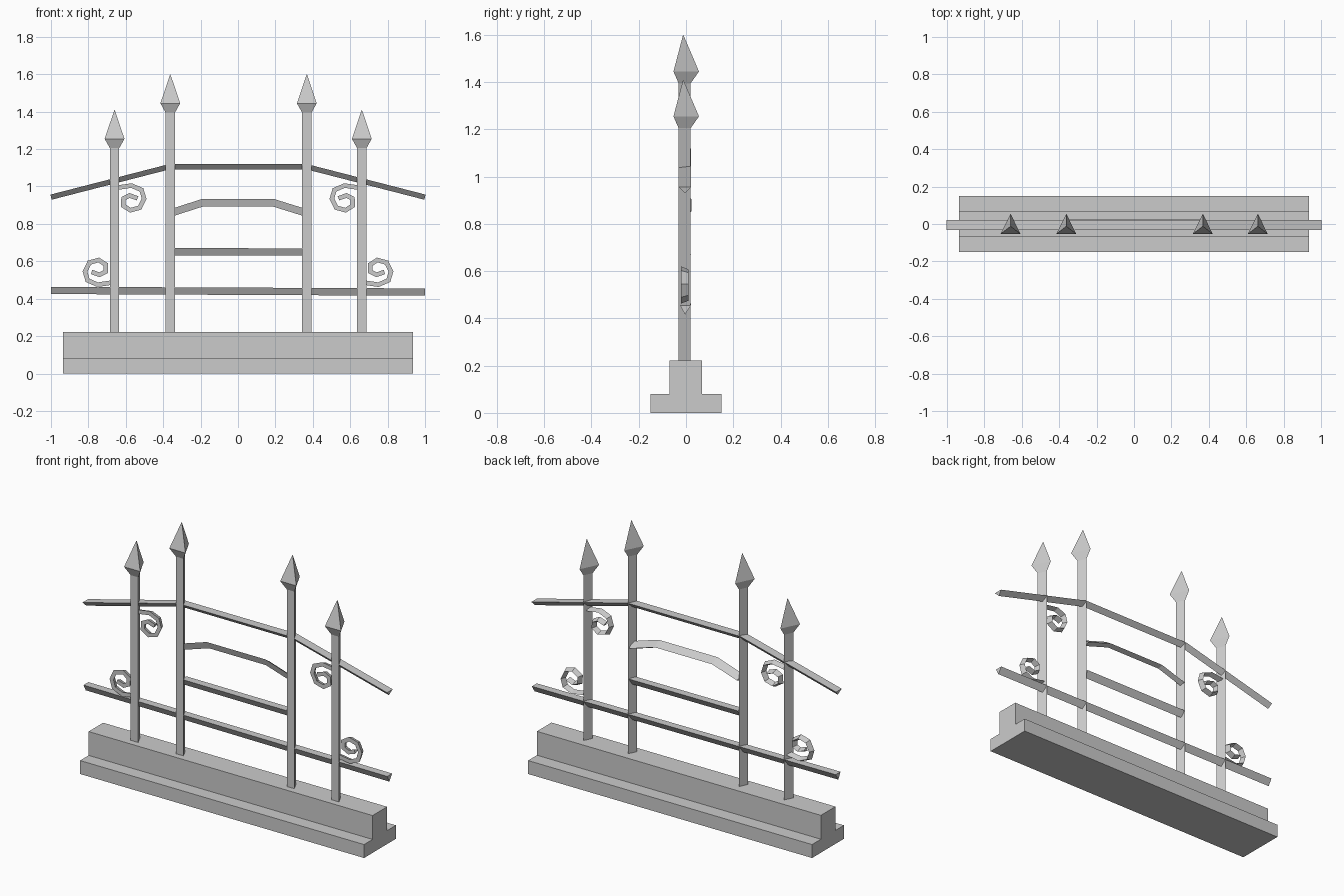
import bpy
from mathutils import Vector

if "Cube" in bpy.data.objects:
    bpy.data.objects.remove(bpy.data.objects["Cube"])


def make(name, verts, faces):
    me = bpy.data.meshes.new(name)
    me.from_pydata(verts, [], faces)
    me.update()
    ob = bpy.data.objects.new(name, me)
    bpy.context.collection.objects.link(ob)
    bpy.ops.object.select_all(action='DESELECT')
    bpy.context.view_layer.objects.active = ob
    ob.select_set(True)
    bpy.ops.object.mode_set(mode='EDIT')
    bpy.ops.mesh.select_all(action='SELECT')
    bpy.ops.mesh.normals_make_consistent(inside=False)
    bpy.ops.object.mode_set(mode='OBJECT')
    return ob


def loft(name, rings):
    """Skin a list of equal rings and cap both ends."""
    n = len(rings[0])
    faces = [(i * n + j, i * n + (j + 1) % n, (i + 1) * n + (j + 1) % n, (i + 1) * n + j)
             for i in range(len(rings) - 1) for j in range(n)]
    last = (len(rings) - 1) * n
    faces += [tuple(range(n)), tuple(last + j for j in range(n))]
    return make(name, [v for r in rings for v in r], faces)


def sweep(name, path, section):
    """Sweep a (y, normal offset) section along an (x, z) path with mitred corners."""
    pts = [Vector(p) for p in path]
    rings = []
    for i, p in enumerate(pts):
        d0 = (p - pts[max(i - 1, 0)]).normalized()
        d1 = (pts[min(i + 1, len(pts) - 1)] - p).normalized()
        t = (d0 + d1).normalized()
        n = Vector((-t.y, t.x))
        ref = d1 if d1.length else d0
        k = 1 / max(t.dot(ref), 0.6)
        rings.append([(p.x + n.x * o * k, y, p.y + n.y * o * k) for y, o in section])
    return loft(name, rings)


# Stepped plinth
prof = [(-0.15, 0), (0.15, 0), (0.15, 0.08), (0.067, 0.08), (0.067, 0.222),
        (-0.07, 0.222), (-0.07, 0.08), (-0.15, 0.08)]
loft("plinth", [[(x, y, z) for y, z in prof] for x in (-0.935, 0.935)])


# Three-sided posts with spear tips
def tri(x, z, s):
    return [(x + a * s, -0.012 + b * s, z) for a, b in ((-0.053, -0.041), (0.053, -0.041), (0, 0.067))]


for x, top in ((-0.66, 1.41), (-0.362, 1.6), (0.368, 1.6), (0.662, 1.41)):
    loft("spear_post", [tri(x, 0.2, 0.47), tri(x, top - 0.205, 0.47),
                        tri(x, top - 0.155, 1), tri(x, top, 0.01)])

# Rails and inner bars
flat = [(-0.031, 0.012), (0.022, 0.012), (-0.004, -0.016)]
deep = [(-0.025, 0.019), (0.021, 0.019), (-0.004, -0.02)]
tilt = [(-0.018, 0.02), (0.024, -0.008), (-0.006, -0.02)]
sweep("top_rail", [(-1, 0.945), (-0.37, 1.107), (0.37, 1.107), (1, 0.945)], flat)
sweep("lower_rail", [(-1, 0.445), (1, 0.436)], deep)
sweep("middle_bar", [(-0.355, 0.652), (0.36, 0.65)], deep)
sweep("arched_bar", [(-0.355, 0.86), (-0.19, 0.913), (0.19, 0.913), (0.36, 0.86)], tilt)

# Scrolls, the lower one being the upper one turned half a turn, both mirrored
scroll = [(-0.65, 0.993), (-0.57, 1.005), (-0.516, 0.982), (-0.502, 0.935), (-0.525, 0.887),
          (-0.575, 0.873), (-0.614, 0.898), (-0.612, 0.936), (-0.58, 0.952), (-0.537, 0.937)]
strip = [(-0.021, 0.012), (-0.021, -0.012), (0.011, 0)]
turned = [(-1.32 - x, 1.48 - z) for x, z in scroll]
for side in (1, -1):
    sweep("upper_scroll", [(side * x, z) for x, z in scroll], strip)
    sweep("lower_scroll", [(side * x, z) for x, z in turned], strip)
